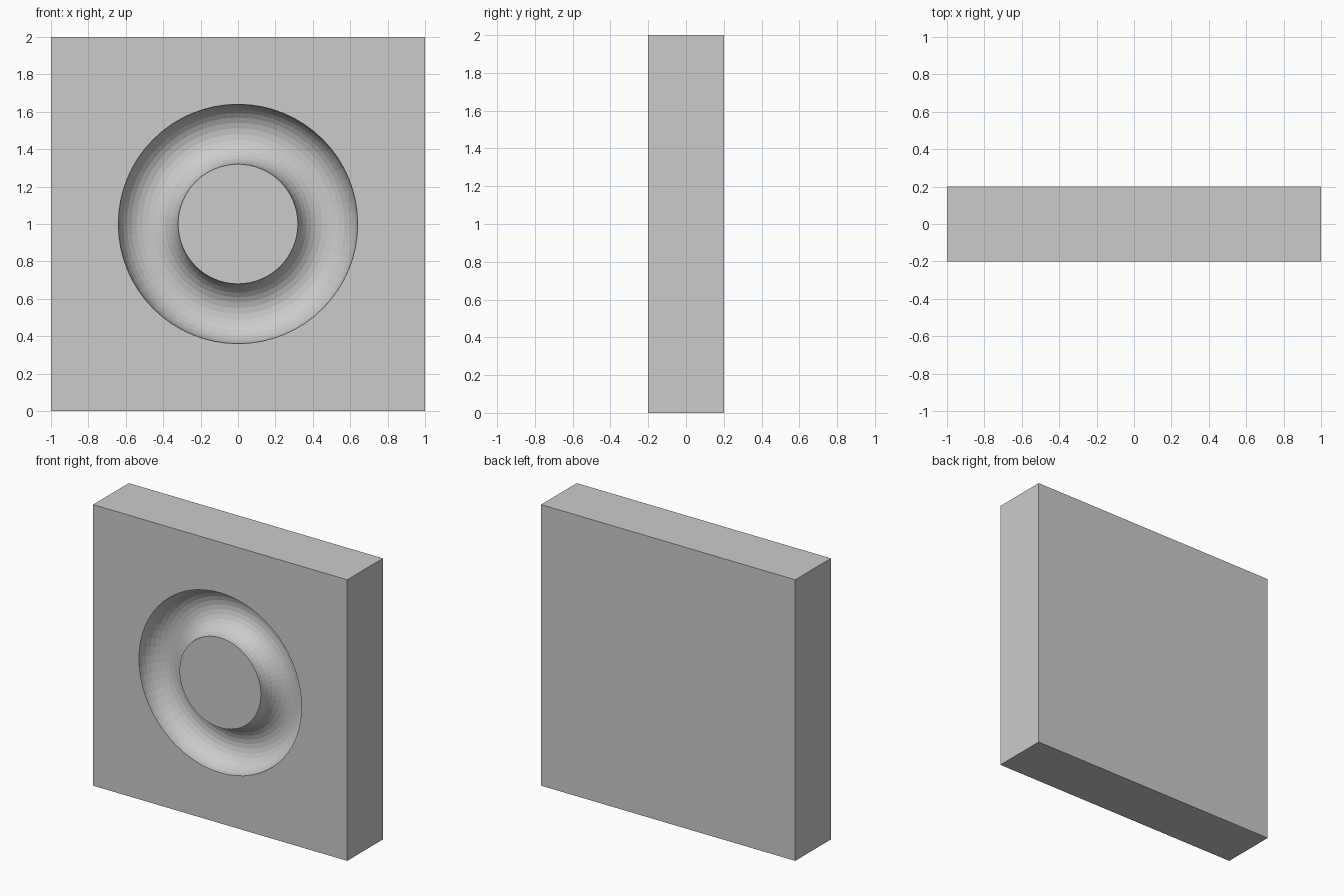
import bpy
import math

if "Cube" in bpy.data.objects:
    bpy.data.objects.remove(bpy.data.objects["Cube"])

# Square slab
bpy.ops.mesh.primitive_cube_add(size=1, location=(0, 0, 1))
slab = bpy.context.object
slab.name = "slab"
slab.scale = (2, 0.4, 2)
bpy.ops.object.transform_apply(location=False, rotation=False, scale=True)

# Ring cutter, centred on the front face
bpy.ops.mesh.primitive_torus_add(
    major_radius=0.48, minor_radius=0.16,
    major_segments=64, minor_segments=32,
    location=(0, -0.2, 1), rotation=(math.pi / 2, 0, 0))
cutter = bpy.context.object
cutter.name = "ring_groove_cutter"
cutter.hide_render = True
cutter.display_type = 'WIRE'

# Half-round ring groove
groove = slab.modifiers.new("ring_groove", 'BOOLEAN')
groove.operation = 'DIFFERENCE'
groove.solver = 'EXACT'
groove.object = cutter
